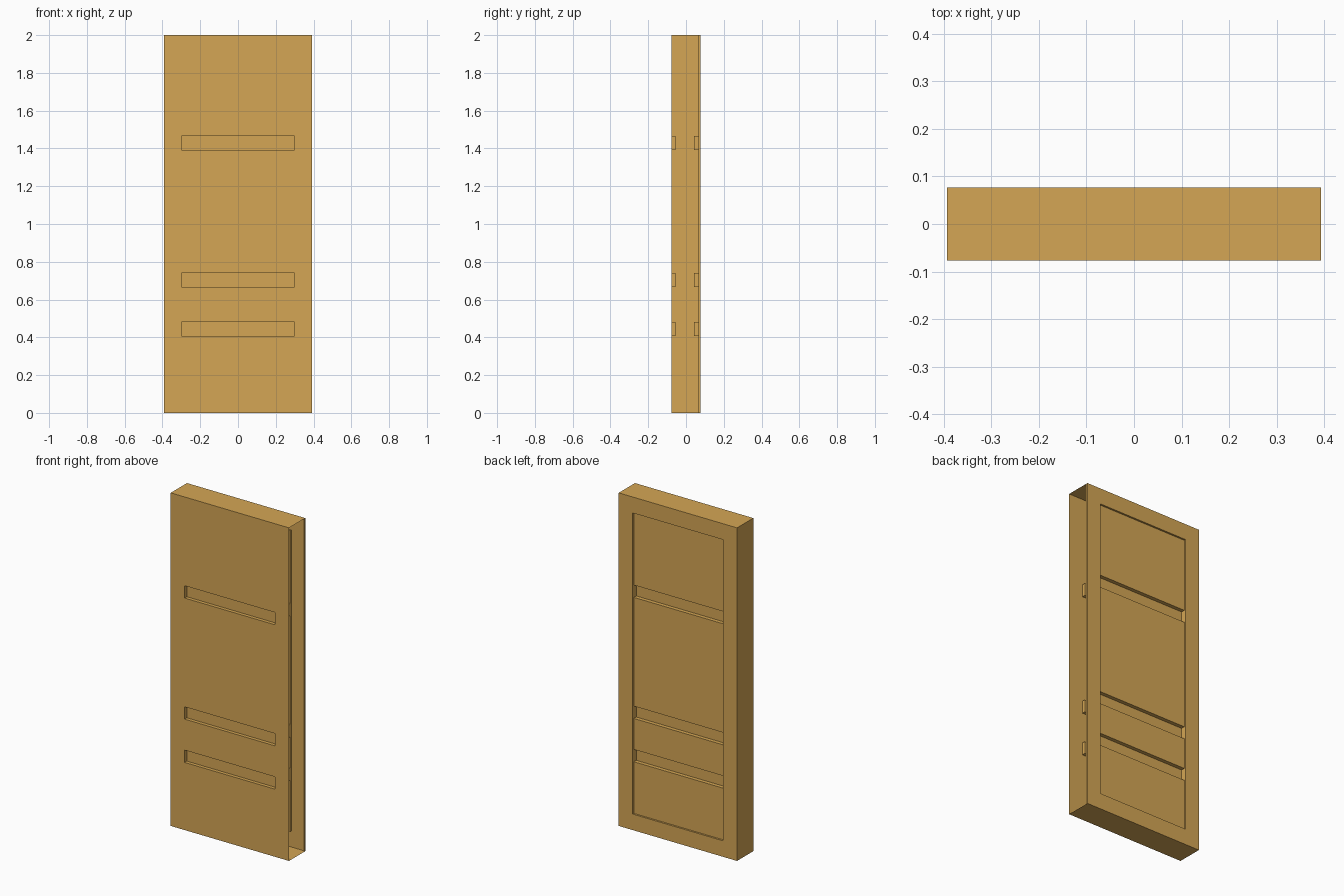
import bpy, bmesh
from mathutils import Vector

if "Cube" in bpy.data.objects:
    bpy.data.objects.remove(bpy.data.objects["Cube"])

HX, HY, H = 0.393, 0.077, 2.0      # half width, half depth, height
SX = 0.30                          # half width of slots and recess
SLOTS = [(0.406, 0.48), (0.666, 0.74), (1.393, 1.467)]
LIP = 0.066                        # y of the recessed back panel

mat = bpy.data.materials.new("tan_paint")
mat.diffuse_color = (0.66, 0.38, 0.09, 1)
mat.use_nodes = True
mat.node_tree.nodes["Principled BSDF"].inputs["Base Color"].default_value = mat.diffuse_color


def quad(bm, pts, facing):
    f = bm.faces.new([bm.verts.new(p) for p in pts])
    f.normal_update()
    if f.normal.dot(Vector(facing)) < 0:
        f.normal_flip()


def finish(name, bm):
    bmesh.ops.remove_doubles(bm, verts=bm.verts, dist=1e-5)
    me = bpy.data.meshes.new(name)
    bm.to_mesh(me)
    bm.free()
    me.materials.append(mat)
    bpy.context.collection.objects.link(bpy.data.objects.new(name, me))


def stepped_sheet(name, side, zs, depth):
    """Thin upright sheet whose middle column is sunk to depth(z) in each band."""
    bm = bmesh.new()
    out = side * HY
    for x0, x1 in ((-HX, -SX), (SX, HX)):
        for z0, z1 in zip(zs, zs[1:]):
            quad(bm, [(x0, out, z0), (x1, out, z0), (x1, out, z1), (x0, out, z1)], (0, side, 0))
    ys = [depth((a + b) / 2) for a, b in zip(zs, zs[1:])]
    for i, y in enumerate(ys):
        z0, z1 = zs[i], zs[i + 1]
        quad(bm, [(-SX, y, z0), (SX, y, z0), (SX, y, z1), (-SX, y, z1)], (0, side, 0))
        if y != out:                                   # slot ends
            for s in (-1, 1):
                quad(bm, [(s * SX, y, z0), (s * SX, out, z0), (s * SX, out, z1), (s * SX, y, z1)], (-s, 0, 0))
        if i and ys[i - 1] != y:                       # slot floor or ceiling
            up = 1 if abs(y) < abs(ys[i - 1]) else -1
            p = ys[i - 1]
            quad(bm, [(-SX, p, z0), (SX, p, z0), (SX, y, z0), (-SX, y, z0)], (0, 0, up))
    finish(name, bm)


def in_slot(z):
    return any(a < z < b for a, b in SLOTS)


slot_zs = [z for s in SLOTS for z in s]

# Front sheet with three shallow slots
stepped_sheet("front_panel", -1, [0] + slot_zs + [H],
              lambda z: -0.056 if in_slot(z) else -HY)

# Back sheet with a framed recess and three deeper slots
stepped_sheet("back_panel", 1, [0, 0.096] + slot_zs + [1.904, H],
              lambda z: 0.043 if in_slot(z) else (LIP if 0.096 < z < 1.904 else HY))

# Top, bottom and closed left side
bm = bmesh.new()
for z, n in ((0, -1), (H, 1)):
    quad(bm, [(-HX, -HY, z), (HX, -HY, z), (HX, HY, z), (-HX, HY, z)], (0, 0, n))
quad(bm, [(-HX, -HY, 0), (-HX, HY, 0), (-HX, HY, H), (-HX, -HY, H)], (-1, 0, 0))
finish("casing", bm)

# Narrow lip along the open right side
bm = bmesh.new()
quad(bm, [(HX, LIP, 0), (HX, HY, 0), (HX, HY, H), (HX, LIP, H)], (1, 0, 0))
finish("edge_lip", bm)
